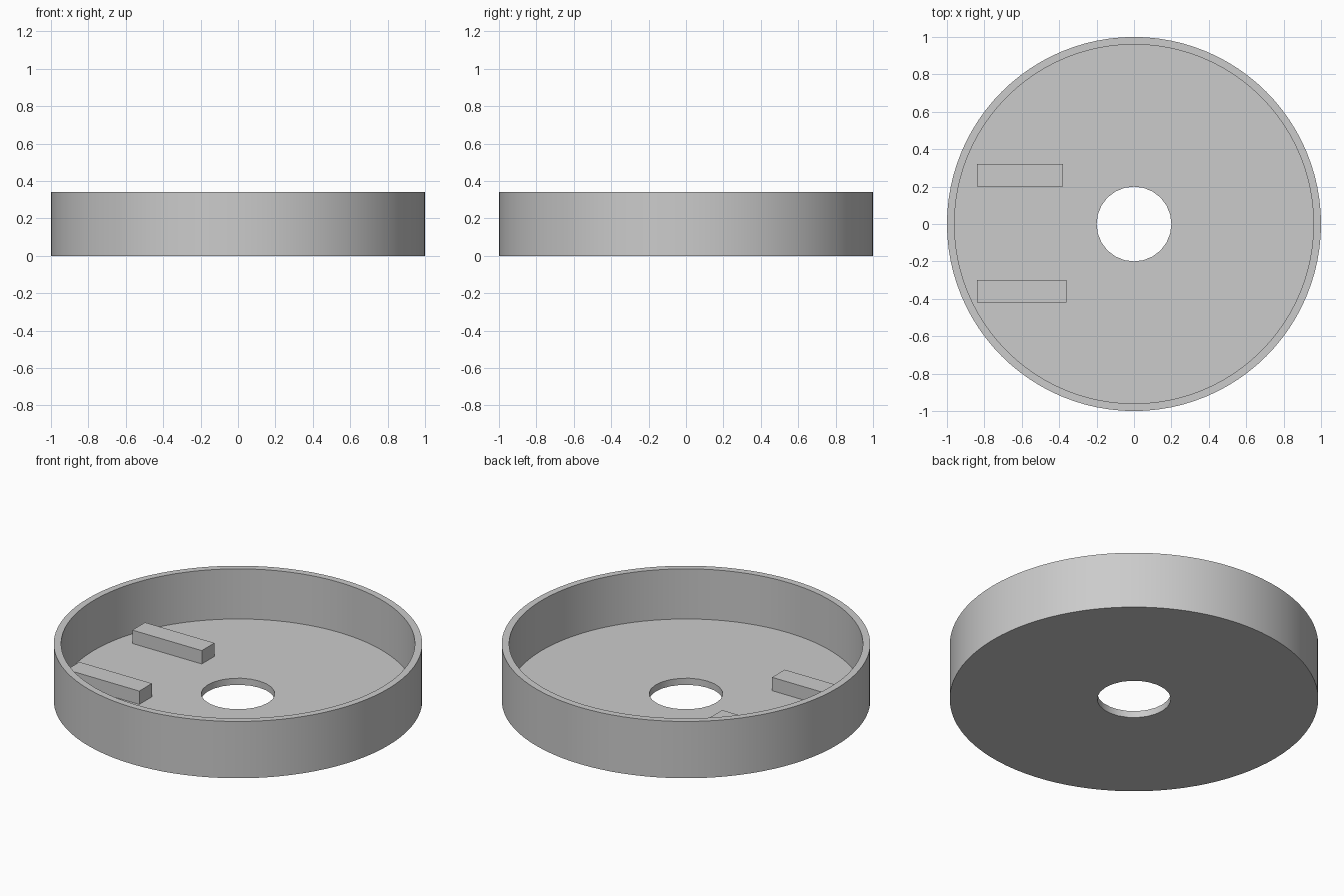
import bpy
import bmesh
import math

cube = bpy.data.objects.get("Cube")
if cube:
    bpy.data.objects.remove(cube, do_unlink=True)

RADIUS, HEIGHT, WALL, FLOOR = 1.0, 0.34, 0.04, 0.04
HOLE_RADIUS = 0.2
SEGMENTS, HOLE_SEGMENTS = 96, 24

grey = bpy.data.materials.new("grey")
grey.use_nodes = True
colour = (0.6, 0.6, 0.6, 1)
grey.diffuse_color = colour
grey.node_tree.nodes["Principled BSDF"].inputs["Base Color"].default_value = colour


def finish(name, bm):
    mesh = bpy.data.meshes.new(name)
    bm.to_mesh(mesh)
    bm.free()
    mesh.materials.append(grey)
    obj = bpy.data.objects.new(name, mesh)
    bpy.context.collection.objects.link(obj)
    return obj


def ring(bm, radius, z, count):
    return [bm.verts.new((radius * math.cos(2 * math.pi * i / count),
                          radius * math.sin(2 * math.pi * i / count), z))
            for i in range(count)]


def bridge(bm, a, b):
    n = len(a)
    for i in range(n):
        j = (i + 1) % n
        bm.faces.new((a[i], a[j], b[j], b[i]))


def edges_of(loop):
    return [e for v in loop for e in v.link_edges if e.other_vert(v) in loop]


# Round tray: outer wall, rim, inner wall, then floor sheets around the hole
bm = bmesh.new()
outer_low = ring(bm, RADIUS, 0, SEGMENTS)
outer_top = ring(bm, RADIUS, HEIGHT, SEGMENTS)
inner_top = ring(bm, RADIUS - WALL, HEIGHT, SEGMENTS)
inner_low = ring(bm, RADIUS - WALL, FLOOR, SEGMENTS)
hole_top = ring(bm, HOLE_RADIUS, FLOOR, HOLE_SEGMENTS)
hole_low = ring(bm, HOLE_RADIUS, 0, HOLE_SEGMENTS)
for a, b in ((outer_low, outer_top), (outer_top, inner_top),
             (inner_top, inner_low), (hole_top, hole_low)):
    bridge(bm, a, b)
for a, b in ((inner_low, hole_top), (hole_low, outer_low)):
    # Each floor sheet is a fan of quads and triangles joining the two rings
    step = SEGMENTS // HOLE_SEGMENTS
    big, small = (a, b) if len(a) > len(b) else (b, a)
    for i in range(HOLE_SEGMENTS):
        arc = [big[(i * step + k) % SEGMENTS] for k in range(step + 1)]
        nxt = small[(i + 1) % HOLE_SEGMENTS]
        half = step // 2
        for k in range(step):
            tip = small[i] if k < half else nxt
            bm.faces.new((arc[k], arc[k + 1], tip))
        bm.faces.new((small[i], arc[half], nxt))
bmesh.ops.recalc_face_normals(bm, faces=bm.faces)
tray = finish("tray", bm)
bpy.ops.object.select_all(action="DESELECT")
tray.select_set(True)
bpy.context.view_layer.objects.active = tray
bpy.ops.object.shade_smooth_by_angle(angle=math.radians(30))


# Two raised bars on the floor
def bar(name, x0, x1, y0, y1, z0, z1):
    bm = bmesh.new()
    bmesh.ops.create_cube(bm, size=1)
    bmesh.ops.scale(bm, vec=(x1 - x0, y1 - y0, z1 - z0), verts=bm.verts)
    bmesh.ops.translate(bm, vec=((x0 + x1) / 2, (y0 + y1) / 2, (z0 + z1) / 2),
                        verts=bm.verts)
    return finish(name, bm)


bar("back_bar", -0.84, -0.38, 0.2, 0.32, FLOOR, 0.12)
bar("front_bar", -0.84, -0.36, -0.42, -0.3, FLOOR, 0.12)
